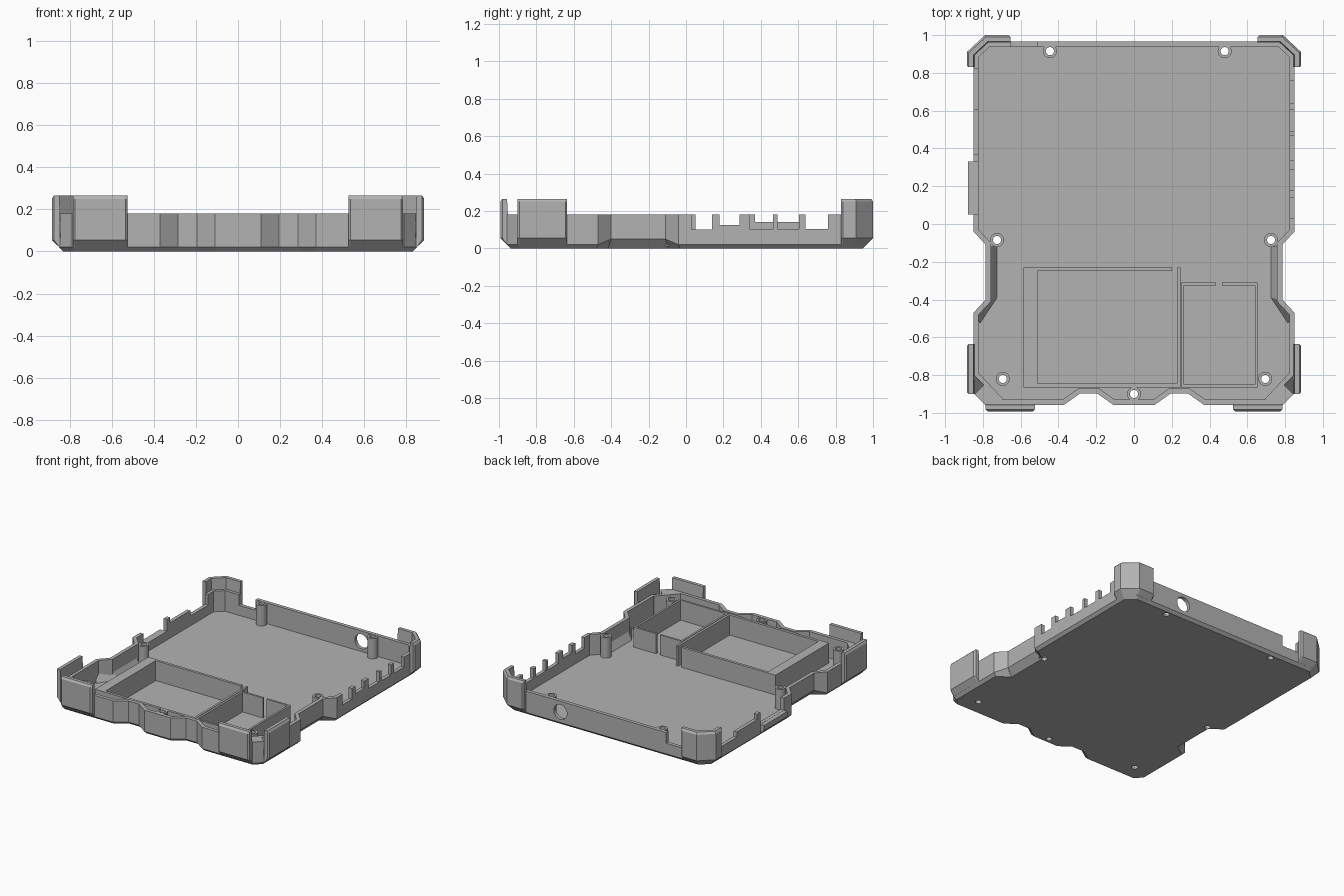
import bpy, bmesh, math
from mathutils import Vector, Matrix

if "Cube" in bpy.data.objects:
    bpy.data.objects.remove(bpy.data.objects["Cube"])

grey = bpy.data.materials.new("light_grey")
grey.use_nodes = True
grey.diffuse_color = (0.45, 0.45, 0.45, 1)
grey.node_tree.nodes["Principled BSDF"].inputs["Base Color"].default_value = (0.45, 0.45, 0.45, 1)

TOP, FLOOR, WALL = 0.18, 0.025, 0.027


def finish(bm, name):
    bmesh.ops.recalc_face_normals(bm, faces=bm.faces)
    mesh = bpy.data.meshes.new(name)
    bm.to_mesh(mesh)
    bm.free()
    mesh.materials.append(grey)
    ob = bpy.data.objects.new(name, mesh)
    bpy.context.collection.objects.link(ob)
    return ob


def offset(pts, d, closed=True):
    """Move a counter-clockwise path outward by d (number or one per point)."""
    pts = [Vector(p) for p in pts]
    n, out = len(pts), []
    ds = d if isinstance(d, list) else [d] * n
    for i, p in enumerate(pts):
        a = pts[i - 1] if closed or i else None
        b = pts[(i + 1) % n] if closed or i < n - 1 else None
        dirs = [(p - a).normalized()] if a else []
        dirs += [(b - p).normalized()] if b else []
        norms = [Vector((t.y, -t.x)) for t in dirs]
        m = sum(norms, Vector((0, 0))).normalized()
        out.append(p + m * ds[i] / m.dot(norms[0]))
    return out


def loft(name, rings, loop=False):
    """Skin rings of 3D points, capping the ends or closing the loop."""
    bm = bmesh.new()
    vs = [[bm.verts.new(p) for p in r] for r in rings]
    pairs = list(zip(vs, vs[1:])) + ([(vs[-1], vs[0])] if loop else [])
    for r, s in pairs:
        for i in range(len(r)):
            j = (i + 1) % len(r)
            bm.faces.new((r[i], r[j], s[j], s[i]))
    if not loop:
        bm.faces.new(vs[0])
        bm.faces.new(vs[-1])
    return finish(bm, name)


def prism(name, pts, z0, z1):
    return loft(name, [[(p[0], p[1], z) for p in pts] for z in (z0, z1)])


def box(name, x0, x1, y0, y1, z0, z1):
    return prism(name, [(x0, y0), (x1, y0), (x1, y1), (x0, y1)], z0, z1)


def circle(x, y, r, n=24):
    return [(x + r * math.cos(k * math.tau / n), y + r * math.sin(k * math.tau / n)) for k in range(n)]


def boolean(target, other, op="DIFFERENCE"):
    mod = target.modifiers.new("cut", "BOOLEAN")
    mod.operation, mod.object, mod.solver = op, other, "EXACT"
    bpy.context.view_layer.objects.active = target
    bpy.ops.object.modifier_apply(modifier=mod.name)
    bpy.data.objects.remove(other)


def mirror_path(pts, side):
    return pts if side > 0 else [(-x, y) for x, y in reversed(pts)]


# Tray: one outline, chamfered underneath and hollowed
half = [(0.11, -0.957), (0.195, -0.897), (0.285, -0.897), (0.37, -0.957),
        (0.79, -0.957), (0.85, -0.895), (0.85, -0.47), (0.785, -0.40),
        (0.785, -0.11), (0.85, -0.04), (0.85, 0.895), (0.775, 0.965)]
outline = half + mirror_path(half, -1)
waist = [abs(abs(x) - 0.785) < 0.001 for x, y in outline]
foot = offset(outline, [-0.045 if w else -0.02 for w in waist])
inner = offset(outline, -WALL)
rings = [[(p.x, p.y, 0) for p in foot],
         [(p[0], p[1], 0.05 if w else 0.02) for p, w in zip(outline, waist)],
         [(p[0], p[1], TOP) for p in outline],
         [(p.x, p.y, TOP) for p in inner],
         [(p.x, p.y, FLOOR) for p in inner]]
tray = loft("tray", rings)

# Thick front corners, each with a sloping groove on the outside
for s in (1, -1):
    fill = [(0.70, -0.945), (0.785, -0.945), (0.84, -0.89), (0.84, -0.80), (0.82, -0.79), (0.695, -0.925)]
    boolean(tray, prism("corner_fill", mirror_path(fill, s), 0.012, TOP), "UNION")
    r = math.sqrt(0.5)
    groove = [(1.165, 0.2), (1.165, 0.15), (1.25, 0.04), (1.3, 0.04), (1.3, 0.2)]
    boolean(tray, loft("groove_cutter", [[(s * (u + v) * r, (v - u) * r, z) for u, z in groove]
                                         for v in (-0.04, 0.04)]))

# Port notches in the walls
for y0, y1, z in [(0.03, 0.14, 0.10), (0.18, 0.285, 0.125), (0.34, 0.465, 0.105),
                  (0.49, 0.605, 0.105), (0.64, 0.76, 0.105)]:
    boolean(tray, box("notch_cutter", 0.8, 0.9, y0, y1, z, 0.3))
for y0, y1, z in [(0.05, 0.33, 0.09), (0.37, 0.61, 0.14), (0.61, 0.82, 0.10)]:
    boolean(tray, box("notch_cutter", -0.9, -0.8, y0, y1, z, 0.3))
boolean(tray, box("notch_cutter", -0.65, -0.51, 0.92, 1.0, 0.10, 0.3))

# Round hole through the back wall
hole = loft("hole_cutter", [[(x, y, z) for x, z in circle(0.37, 0.10, 0.055, 32)] for y in (0.9, 1.0)])
boolean(tray, hole)

# Screw posts, open through the floor
for x, y in [(0.725, -0.085), (-0.725, -0.085), (0.695, -0.82), (-0.695, -0.82),
             (0, -0.90), (-0.445, 0.915), (0.48, 0.915)]:
    boolean(tray, prism("screw_cutter", circle(x, y, 0.022), -0.1, 0.3))
    loft("screw_post", [[(px, py, z) for px, py in circle(x, y, rad)]
                        for rad, z in ((0.037, 0.01), (0.037, TOP - 0.002),
                                       (0.0215, TOP - 0.002), (0.0215, 0.01))], loop=True)


# Raised bumpers swept along the outside of the wall
def bumper(name, path):
    section = [(-0.005, 0.0205), (0, 0.0205), (0.035, 0.055), (0.035, 0.25),
               (0.025, 0.265), (0, 0.265), (-0.005, 0.175)]
    first, last = Vector(path[0]), Vector(path[-1])
    a = first + (Vector(path[1]) - first).normalized() * 0.01
    b = last + (Vector(path[-2]) - last).normalized() * 0.01
    stations = [first, a] + path[1:-1] + [b, last]
    cols = []
    for o, z in section:
        ends = min(o, 0.025)
        ds = [ends] + [o] * (len(stations) - 2) + [ends]
        cols.append([(p.x, p.y, z) for p in offset(stations, ds, closed=False)])
    loft(name, list(zip(*cols)))


for s, side in ((1, "left"), (-1, "right")):
    bumper(side + "_back_bumper", mirror_path([(0.85, 0.83), (0.85, 0.895), (0.775, 0.965), (0.655, 0.965)], s))
    bumper(side + "_side_bumper", mirror_path([(0.85, -0.90), (0.85, -0.635)], s))
    bumper(side + "_front_bumper", mirror_path([(0.525, -0.957), (0.785, -0.957)], s))
    # Sloped fillet inside the waist
    wall = [(0.765, -0.40), (0.765, -0.12)]
    toe = [(0.725, -0.39), (0.725, -0.12)]
    wall, toe = [(0.835, -0.49)] + wall, [(0.815, -0.525)] + toe
    loft(side + "_waist_slope", [[(s * w[0], w[1], 0.03), (s * w[0], w[1], 0.09),
                                  (s * t[0], t[1], FLOOR + 0.002)] for w, t in zip(wall, toe)])

# Shelf outside the long notch
loft("port_shelf", [[(x, y, z) for x, z in ((-0.84, 0.03), (-0.85, 0.025), (-0.88, 0.05), (-0.88, 0.089), (-0.84, 0.089))]
                    for y in (0.05, 0.33)])

# Two open compartments on the floor
BAY, LOW = 0.175, 0.015
for name, x0, x1, y0, y1 in [
        ("large_bay_thick_side", -0.585, -0.51, -0.865, -0.23),
        ("large_bay_front", -0.51, 0.23, -0.865, -0.845),
        ("large_bay_back", -0.51, 0.20, -0.25, -0.23),
        ("large_bay_side", 0.228, 0.245, -0.865, -0.23),
        ("small_bay_side", 0.25, 0.265, -0.865, -0.31),
        ("small_bay_outer_side", 0.64, 0.655, -0.865, -0.31),
        ("small_bay_front", 0.265, 0.64, -0.865, -0.85),
        ("small_bay_back_a", 0.265, 0.435, -0.325, -0.31),
        ("small_bay_back_b", 0.465, 0.64, -0.325, -0.31)]:
    box(name, x0, x1, y0, y1, LOW, BAY)
